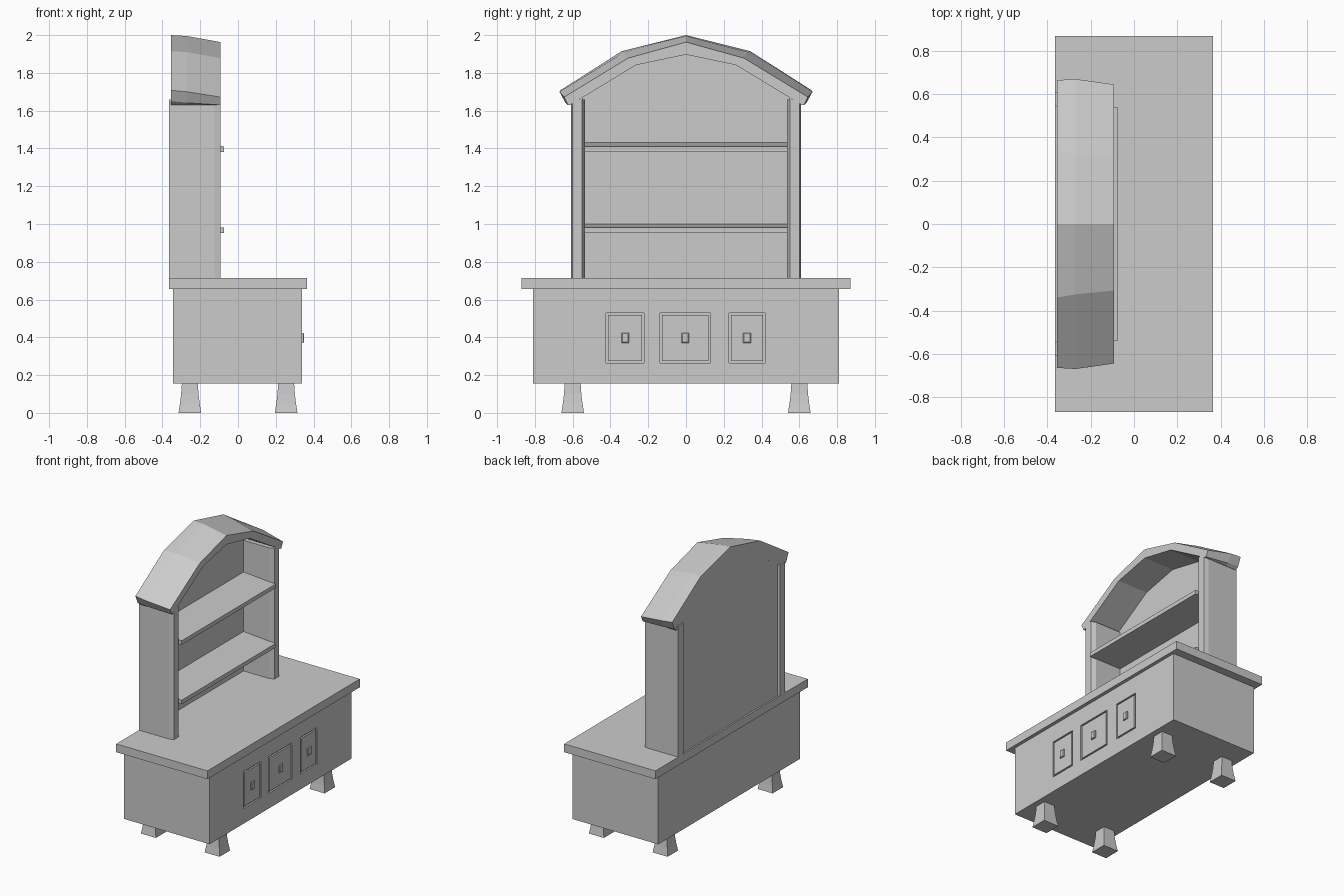
import bpy, bmesh

if "Cube" in bpy.data.objects:
    bpy.data.objects.remove(bpy.data.objects["Cube"])


def mesh_object(name, bm):
    bmesh.ops.recalc_face_normals(bm, faces=bm.faces)
    me = bpy.data.meshes.new(name)
    bm.to_mesh(me)
    bm.free()
    ob = bpy.data.objects.new(name, me)
    bpy.context.collection.objects.link(ob)
    return ob


def loft(name, rings):
    """Skin a list of matching closed rings and cap both ends."""
    bm = bmesh.new()
    rows = [[bm.verts.new(p) for p in ring] for ring in rings]
    n = len(rows[0])
    for a, b in zip(rows, rows[1:]):
        for i in range(n):
            j = (i + 1) % n
            bm.faces.new((a[i], a[j], b[j], b[i]))
    bm.faces.new(rows[0])
    bm.faces.new(rows[-1])
    return mesh_object(name, bm)


def box(name, x, y, z):
    return loft(name, [[(x[0], y[0], h), (x[1], y[0], h), (x[1], y[1], h), (x[0], y[1], h)] for h in z])


# Cabinet body and worktop
body = box("cabinet_body", (-0.345, 0.34), (-0.81, 0.81), (0.155, 0.655))
box("worktop", (-0.365, 0.365), (-0.87, 0.87), (0.655, 0.715))

# Drawers: flush fronts set in shallow pockets, leaving a thin groove, with small knobs
for label, y0, y1 in (("left", -0.423, -0.222), ("middle", -0.138, 0.13), ("right", 0.228, 0.418)):
    cutter = box(label + "_drawer_cutter", (0.328, 0.36), (y0, y1), (0.265, 0.53))
    cutter.hide_render = True
    cutter.hide_viewport = True
    mod = body.modifiers.new(label + "_pocket", 'BOOLEAN')
    mod.operation = 'DIFFERENCE'
    mod.object = cutter
    box(label + "_drawer_front", (0.328, 0.34), (y0 + 0.011, y1 - 0.011), (0.276, 0.519))
    c = (y0 + y1) / 2
    knob = [(0.338, 0.02), (0.346, 0.02), (0.35, 0.015)]
    loft(label + "_drawer_knob", [[(x, c + a * r, 0.397 + b * (r + 0.007))
         for a, b in ((-1, -1), (1, -1), (1, 1), (-1, 1))] for x, r in knob])

# Flared square legs
for fx, xn in ((-1, "back"), (1, "front")):
    for fy, yn in ((-1, "left"), (1, "right")):
        prof = [(0, 0.06), (0.05, 0.052), (0.1, 0.046), (0.16, 0.042)]
        loft(f"{xn}_{yn}_leg", [[(fx * 0.255 + a * r, fy * 0.6 + b * r, z)
             for a, b in ((-1, -1), (1, -1), (1, 1), (-1, 1))] for z, r in prof])

# Hutch side panels with chamfered front edges
for s, label in ((-1, "left"), (1, "right")):
    section = [(-0.365, 0.55), (-0.365, 0.61), (-0.125, 0.61), (-0.092, 0.602),
               (-0.092, 0.55), (-0.125, 0.535), (-0.345, 0.535)]
    loft(label + "_hutch_side", [[(x, s * y, z) for x, y in section] for z in (0.715, 1.66)])

# Shelves, slightly thicker at the back
for i, z in enumerate((0.952, 1.382)):
    section = [(-0.35, z), (-0.075, z), (-0.075, z + 0.029), (-0.35, z + 0.05)]
    loft(f"shelf_{i + 1}", [[(x, y, h) for x, h in section] for y in (-0.538, 0.538)])


# Arched roof: outer profile shrinks towards the front
def arch(half):
    return [(-y, z) for y, z in half[:0:-1]] + half


inner = arch([(0, 1.897), (0.265, 1.841), (0.545, 1.671), (0.615, 1.63)])
stations = [(-0.355, [(0, 2.0), (0.34, 1.915), (0.665, 1.708), (0.64, 1.65)]),
            (-0.27, [(0, 1.995), (0.325, 1.91), (0.67, 1.7), (0.638, 1.642)]),
            (-0.092, [(0, 1.963), (0.307, 1.878), (0.645, 1.672), (0.625, 1.63)])]
loft("arched_roof", [[(x, y, z) for y, z in arch(o) + inner[::-1]] for x, o in stations])

# Back panel, closing the arch behind the shelves
panel = [(-0.55, 0.715)] + arch([(0, 1.93), (0.29, 1.87), (0.55, 1.705)]) + [(0.55, 0.715)]
loft("back_panel", [[(x, y, z) for y, z in panel] for x in (-0.354, -0.33)])
